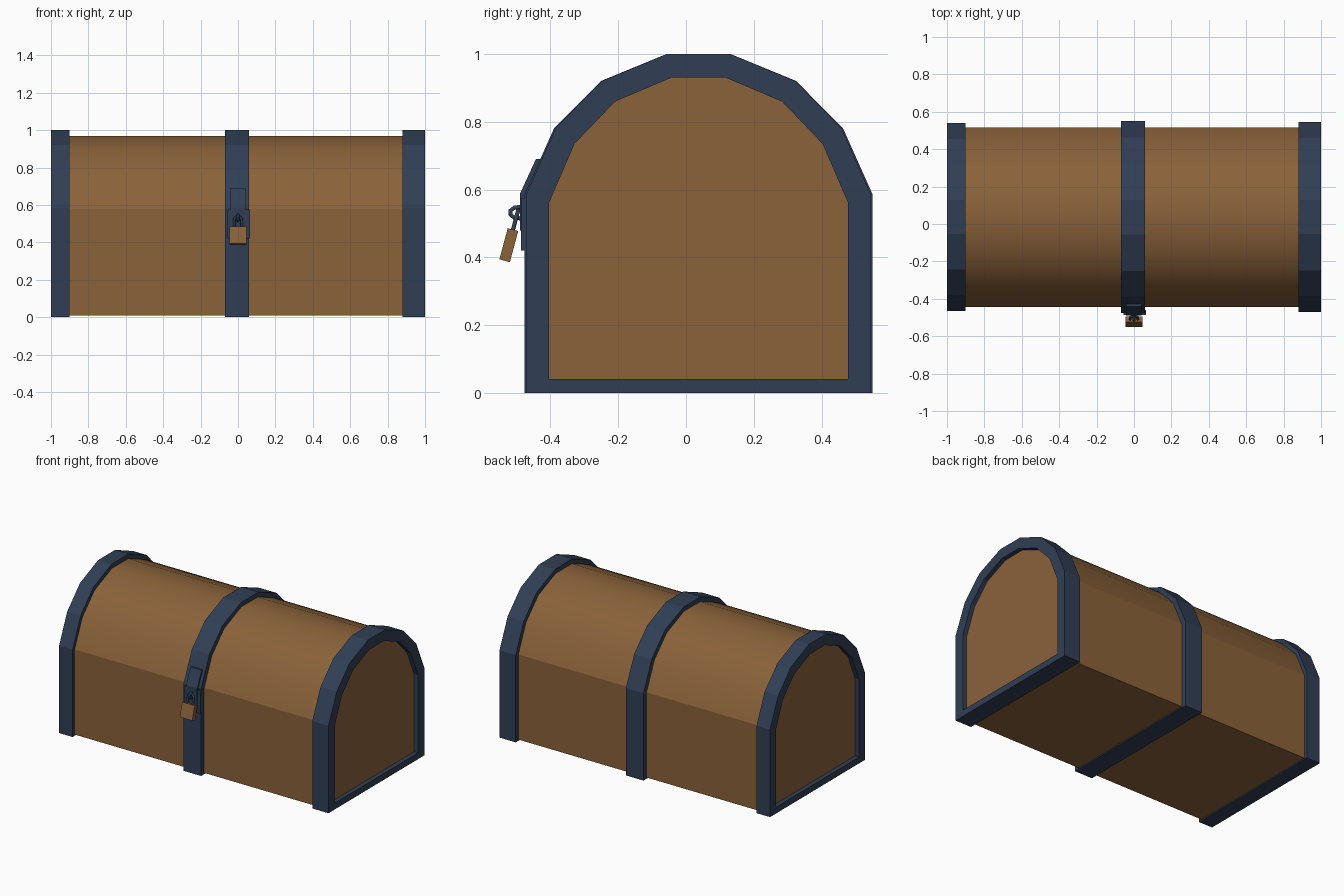
import bpy, bmesh, math
from mathutils import Vector, Matrix

if "Cube" in bpy.data.objects:
    bpy.data.objects.remove(bpy.data.objects["Cube"])

CY = 0.037  # chest's depth centre


def material(name, rgb):
    m = bpy.data.materials.new(name)
    m.diffuse_color = (*rgb, 1)
    m.use_nodes = True
    m.node_tree.nodes["Principled BSDF"].inputs["Base Color"].default_value = m.diffuse_color
    return m


WOOD = material("brown wood", (0.254, 0.122, 0.042))
IRON = material("dark blue iron", (0.030, 0.049, 0.091))


def add_object(name, bm, mat):
    bmesh.ops.recalc_face_normals(bm, faces=bm.faces)
    me = bpy.data.meshes.new(name)
    bm.to_mesh(me)
    bm.free()
    me.materials.append(mat)
    ob = bpy.data.objects.new(name, me)
    bpy.context.collection.objects.link(ob)
    return ob


def arch(w, bottom, spring, top):
    """Barrel-topped outline in (y, z)."""
    half = [(1, None), (1, 0), (0.83, 0.47), (0.56, 0.807), (0.18, 1)]
    right = [(w * a, bottom if f is None else spring + f * (top - spring)) for a, f in half]
    return [(CY + y, z) for y, z in right] + [(CY - y, z) for y, z in reversed(right)]


def prism(name, pts, x0, x1, mat):
    bm = bmesh.new()
    a = [bm.verts.new((x0, y, z)) for y, z in pts]
    b = [bm.verts.new((x1, y, z)) for y, z in pts]
    bm.faces.new(a)
    bm.faces.new(b)
    for i in range(len(pts)):
        j = (i + 1) % len(pts)
        bm.faces.new((a[i], a[j], b[j], b[i]))
    return add_object(name, bm, mat)


def ring(name, outer, inner, x0, x1, mat):
    bm = bmesh.new()
    loops = [[bm.verts.new((x, y, z)) for y, z in pts]
             for x, pts in ((x0, outer), (x1, outer), (x1, inner), (x0, inner))]
    n = len(outer)
    for k in range(4):
        p, q = loops[k], loops[(k + 1) % 4]
        for i in range(n):
            j = (i + 1) % n
            bm.faces.new((p[i], p[j], q[j], q[i]))
    return add_object(name, bm, mat)


def tube(name, pts, radius, mat):
    cu = bpy.data.curves.new(name, 'CURVE')
    cu.dimensions = '3D'
    cu.bevel_depth = radius
    cu.bevel_resolution = 1
    cu.use_fill_caps = True
    sp = cu.splines.new('POLY')
    sp.points.add(len(pts) - 1)
    for p, co in zip(sp.points, pts):
        p.co = (*co, 1)
    tmp = bpy.data.objects.new(name + "_path", cu)
    bpy.context.collection.objects.link(tmp)
    bpy.context.view_layer.update()
    bm = bmesh.new()
    bm.from_mesh(tmp.to_mesh())
    tmp.to_mesh_clear()
    bpy.data.objects.remove(tmp)
    return add_object(name, bm, mat)


# Wooden body, with smooth curved lid faces
body = prism("chest_body", arch(0.48, 0.008, 0.578, 0.97), -0.97, 0.97, WOOD)
for p in body.data.polygons:
    p.use_smooth = p.normal.z > 0.2
for e in body.data.edges:
    a, b = (body.data.vertices[i].co for i in e.vertices)
    at_end = abs(a.x - b.x) < 0.01
    e.use_edge_sharp = at_end or max(a.z, b.z) < 0.6

# Iron bands
inner = arch(0.44, 0.042, 0.562, 0.93)
for name, w, x0, x1 in (("left_band", 0.502, -1.0, -0.90),
                        ("centre_band", 0.513, -0.07, 0.06),
                        ("right_band", 0.508, 0.88, 1.0)):
    ring(name, arch(w, 0, 0.585, 1.0), inner, x0, x1, IRON)

# Lock plate and the hinged hasp bent over the lid edge
prism("lock_plate", [(-0.46, 0.42), (-0.486, 0.42), (-0.486, 0.575), (-0.46, 0.575)],
      -0.055, 0.064, IRON)
prism("hasp", [(-0.42, 0.69), (-0.442, 0.69), (-0.489, 0.588), (-0.489, 0.48), (-0.46, 0.48),
               (-0.46, 0.585)], -0.042, 0.04, IRON)

# Staple loop
tube("staple", [(0, -0.48 + 0.0, 0.55), (0, -0.505, 0.547), (0, -0.517, 0.538),
                (0, -0.517, 0.526), (0, -0.505, 0.516), (0, -0.48, 0.515)], 0.007, IRON)

# Tilted padlock
tilt = Matrix.Translation((0, -0.522, 0.436)) @ Matrix.Rotation(math.radians(-15), 4, 'X')
bm = bmesh.new()
bmesh.ops.create_cube(bm, size=1)
bmesh.ops.scale(bm, vec=(0.092, 0.032, 0.095), verts=bm.verts)
bmesh.ops.transform(bm, matrix=tilt, verts=bm.verts)
add_object("padlock_body", bm, WOOD)

r = 0.021
path = [Vector((r, 0, 0.03))]
path += [Vector((r * math.cos(t), 0, 0.085 + r * math.sin(t)))
         for t in (math.pi * i / 6 for i in range(7))]
path += [Vector((-r, 0, 0.03))]
tube("padlock_shackle", [tilt @ p for p in path], 0.007, IRON)
